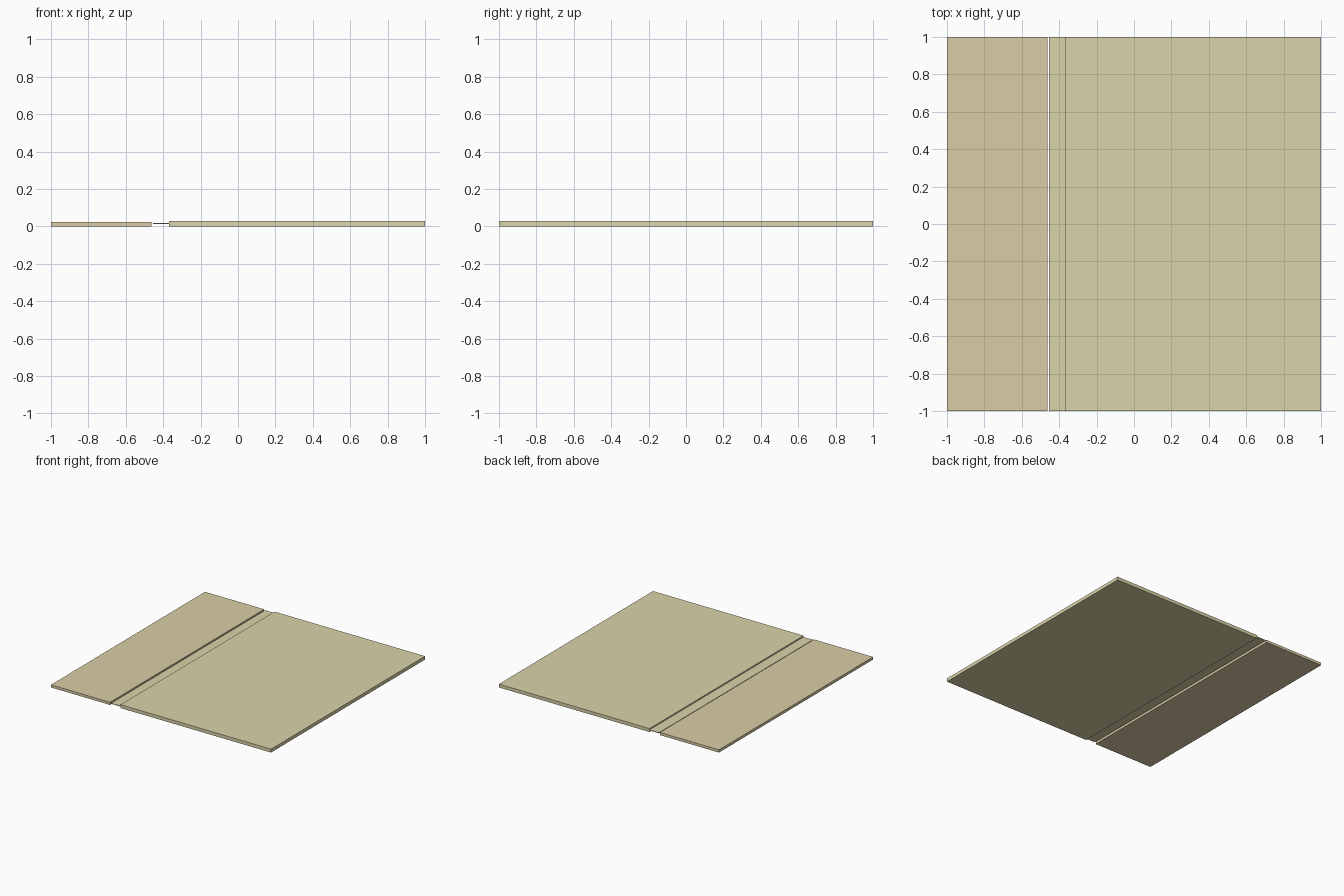
import bpy
import bmesh

if "Cube" in bpy.data.objects:
    bpy.data.objects.remove(bpy.data.objects["Cube"])


def material(name, rgb):
    mat = bpy.data.materials.new(name)
    mat.diffuse_color = (*rgb, 1)
    mat.use_nodes = True
    mat.node_tree.nodes["Principled BSDF"].inputs["Base Color"].default_value = mat.diffuse_color
    return mat


def slab(name, x0, x1, z0, z1, mat):
    """Box spanning the full depth, y = -1 to 1."""
    bm = bmesh.new()
    bmesh.ops.create_cube(bm, size=1)
    bmesh.ops.scale(bm, vec=(x1 - x0, 2, z1 - z0), verts=bm.verts)
    bmesh.ops.translate(bm, vec=((x0 + x1) / 2, 0, (z0 + z1) / 2), verts=bm.verts)
    mesh = bpy.data.meshes.new(name)
    bm.to_mesh(mesh)
    bm.free()
    mesh.materials.append(mat)
    obj = bpy.data.objects.new(name, mesh)
    bpy.context.collection.objects.link(obj)
    return obj


cream = material("cream", (0.70, 0.66, 0.40))
tan = material("tan", (0.70, 0.61, 0.38))

# Wide thick panel, with a thin strip projecting from its left edge
slab("wide_panel", -0.368, 1.0, 0.0, 0.028, cream)
slab("thin_strip", -0.454, -0.368, 0.012, 0.017, cream)

# Narrow, slightly thinner panel, separated by a small gap
slab("narrow_panel", -1.0, -0.463, 0.0, 0.022, tan)
